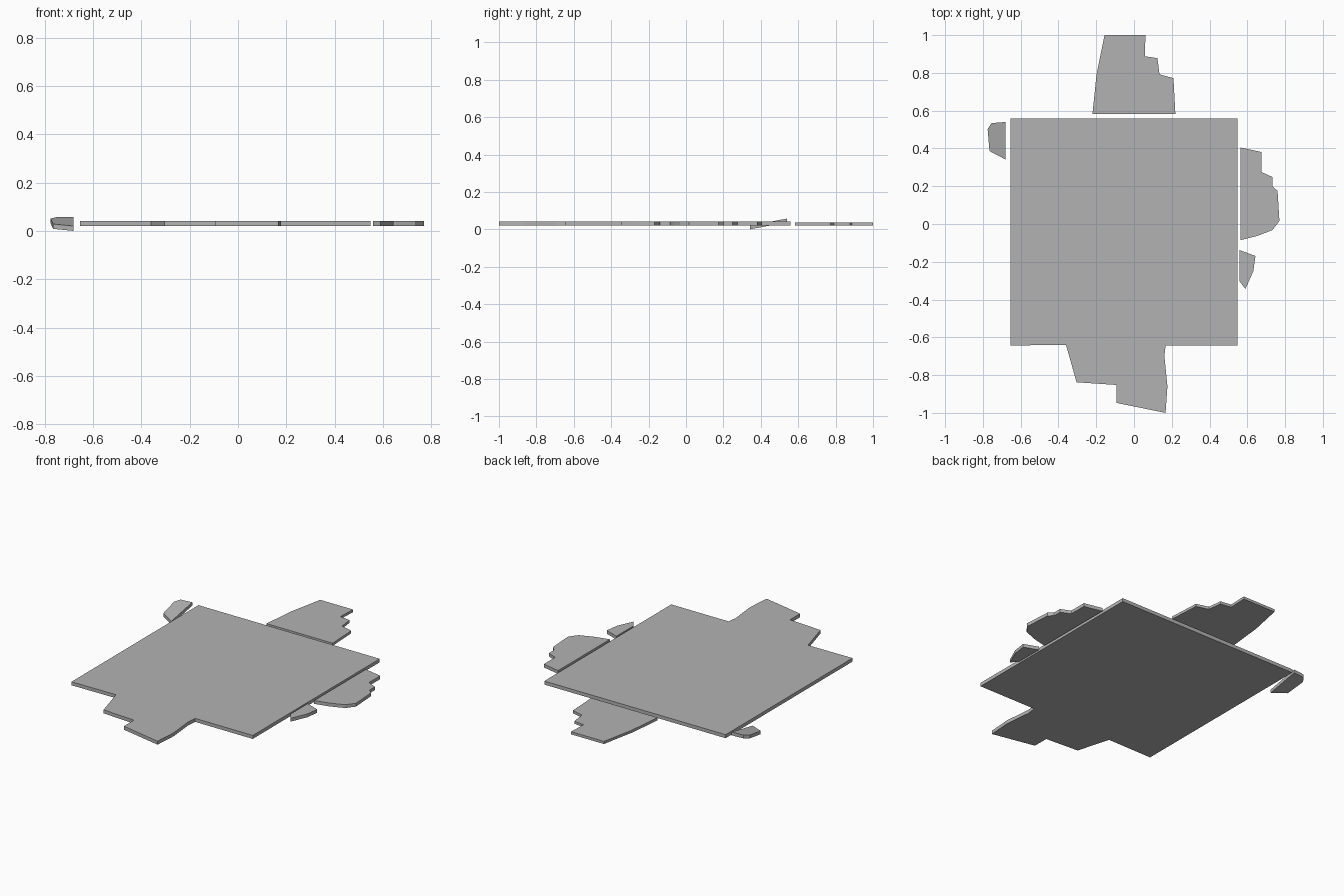
import bpy
import bmesh

default_cube = bpy.data.objects.get("Cube")
if default_cube:
    bpy.data.objects.remove(default_cube, do_unlink=True)

# One plain grey for every panel
GREY = (0.45, 0.45, 0.45, 1.0)
grey = bpy.data.materials.new("plain grey")
grey.use_nodes = True
grey.diffuse_color = GREY
grey.node_tree.nodes["Principled BSDF"].inputs["Base Color"].default_value = GREY


def panel(name, outline, bottom, thickness, slope=0.0, hinge=0.0):
    """Extrude a flat outline upwards; slope raises it along y from the hinge line."""
    bm = bmesh.new()
    verts = [bm.verts.new((x, y, bottom + slope * (y - hinge))) for x, y in outline]
    face = bm.faces.new(verts)
    extruded = bmesh.ops.extrude_face_region(bm, geom=[face])
    top = [item for item in extruded["geom"] if isinstance(item, bmesh.types.BMVert)]
    bmesh.ops.translate(bm, verts=top, vec=(0, 0, thickness))
    bmesh.ops.recalc_face_normals(bm, faces=bm.faces[:])
    mesh = bpy.data.meshes.new(name)
    bm.to_mesh(mesh)
    bm.free()
    mesh.materials.append(grey)
    obj = bpy.data.objects.new(name, mesh)
    bpy.context.scene.collection.objects.link(obj)
    return obj


# Square main floor with the stepped front extension
panel("main_floor", [
    (-.653, .558), (.548, .558), (.548, -.643), (.167, -.643),
    (.161, -.7), (.177, -.86), (.167, -1), (-.093, -.947),
    (-.093, -.852), (-.304, -.838), (-.36, -.64), (-.653, -.643),
], bottom=.02, thickness=.021)

# Separate stepped panel behind the floor
panel("back_panel", [
    (-.22, .583), (-.198, .794), (-.156, 1), (.061, 1), (.057, .888),
    (.124, .878), (.135, .792), (.209, .772), (.219, .583),
], bottom=.021, thickness=.016)

# Broad panel with a rounded edge on the left side
panel("left_panel", [
    (.564, .405), (.675, .381), (.675, .275), (.733, .249), (.733, .2),
    (.76, .175), (.77, .016), (.733, -.032), (.653, -.063), (.564, -.085),
], bottom=.021, thickness=.02)

# Small pointed shard in front of the left panel
panel("left_shard", [
    (.558, -.138), (.643, -.169), (.632, -.249), (.59, -.344), (.558, -.302),
], bottom=.021, thickness=.02)

# Small tilted shard on the right side
panel("right_tilted_shard", [
    (-.681, .54), (-.754, .534), (-.775, .503), (-.765, .386), (-.681, .342),
], bottom=0, thickness=.02, slope=.19, hinge=.342)
